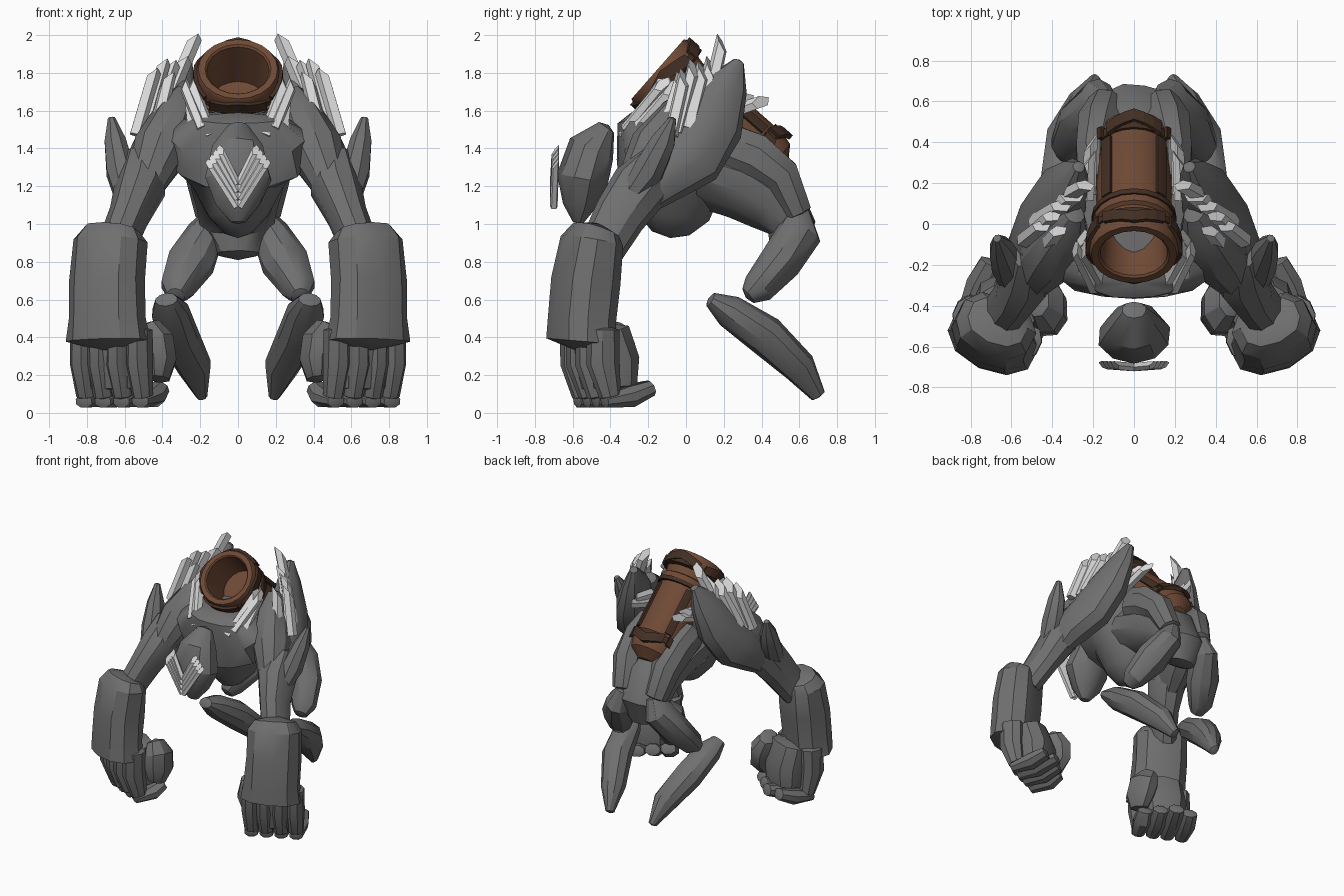
import bpy
import bmesh
import math
import random
from mathutils import Matrix, Vector

random.seed(4)
default_cube = bpy.data.objects.get("Cube")
if default_cube:
    bpy.data.objects.remove(default_cube, do_unlink=True)


def make_material(name, red, green, blue):
    material = bpy.data.materials.new(name)
    material.use_nodes = True
    colour = (red, green, blue, 1)
    material.diffuse_color = colour
    material.node_tree.nodes["Principled BSDF"].inputs["Base Color"].default_value = colour
    return material


stone = make_material("grey stone", .16, .16, .16)
crystal = make_material("pale crystal", .7, .7, .7)
copper = make_material("brown metal", .16, .068, .036)
iron = make_material("dark brown metal", .055, .028, .017)


def finish(name, bm, material, mirrored=False, sharp_angle=0, matrix=None):
    """Turn a bmesh into an object, optionally mirrored across x."""
    bmesh.ops.recalc_face_normals(bm, faces=bm.faces)
    if matrix:
        bm.transform(matrix)
    mesh = bpy.data.meshes.new(name)
    bm.to_mesh(mesh)
    bm.free()
    mesh.materials.append(material)
    if sharp_angle:
        for polygon in mesh.polygons:
            polygon.use_smooth = True
        mesh.set_sharp_from_angle(angle=math.radians(sharp_angle))
    obj = bpy.data.objects.new(name, mesh)
    bpy.context.collection.objects.link(obj)
    if mirrored:
        obj.modifiers.new("mirror", "MIRROR")
    return obj


def skin_rings(bm, rings, closed=False):
    """Join neighbouring rings of vertices with quads."""
    pairs = list(zip(rings, rings[1:]))
    if closed:
        pairs.append((rings[-1], rings[0]))
    for lower, upper in pairs:
        count = len(lower)
        for i in range(count):
            j = (i + 1) % count
            bm.faces.new((lower[i], lower[j], upper[j], upper[i]))


def rock(name, sections, mirrored=True, sides=10, squareness=1.0, rough=.035, yaw=0.0):
    """Chiselled stone lofted through (x, y, z, half width, half depth) sections."""
    bm = bmesh.new()
    centres = [Vector(section[:3]) for section in sections]
    rings = []
    last = len(centres) - 1
    for i, (centre, section) in enumerate(zip(centres, sections)):
        tangent = (centres[min(i + 1, last)] - centres[max(i - 1, 0)]).normalized()
        across = Vector((math.cos(yaw), math.sin(yaw), 0))
        across = (across - tangent * across.dot(tangent)).normalized()
        deep = tangent.cross(across)
        ring = []
        for k in range(sides):
            angle = math.tau * (k + .5) / sides
            c, s = math.cos(angle), math.sin(angle)
            c = math.copysign(abs(c) ** squareness, c)
            s = math.copysign(abs(s) ** squareness, s)
            wobble = 1 + random.uniform(-rough, rough)
            ring.append(bm.verts.new(centre + (across * c * section[3] + deep * s * section[4]) * wobble))
        rings.append(ring)
    skin_rings(bm, rings)
    # Blunt points close both ends
    for end, inner in ((0, 1), (last, last - 1)):
        outward = (centres[end] - centres[inner]).normalized()
        tip = bm.verts.new(centres[end] + outward * min(sections[end][3:]) * .35)
        for k in range(sides):
            bm.faces.new((rings[end][k], rings[end][(k + 1) % sides], tip))
    return finish(name, bm, stone, mirrored, sharp_angle=32)


def shards(name, pieces):
    """Slant-cut crystal splinters, each given by root, tip and radius."""
    bm = bmesh.new()
    for root, tip, radius in pieces:
        root, tip = Vector(root), Vector(tip)
        axis = tip - root
        turn = axis.to_track_quat("Z", "Y").to_matrix().to_4x4()
        made = bmesh.ops.create_cone(bm, cap_ends=True, segments=5, radius1=radius * .8,
                                     radius2=radius * .75, depth=axis.length)["verts"]
        for vert in made:
            if vert.co.z > 0:
                vert.co.z += vert.co.x * 1.5 - radius
        bmesh.ops.transform(bm, matrix=Matrix.Translation((root + tip) / 2) @ turn, verts=made)
    return finish(name, bm, crystal, mirrored=True)


# Torso, head and pelvis
rock("chest", [(0, -.08, .95, .07, .1), (0, -.07, 1.04, .16, .19), (0, -.05, 1.2, .25, .26),
               (0, -.08, 1.38, .39, .34), (0, -.25, 1.47, .36, .18), (0, -.28, 1.56, .22, .09)],
     mirrored=False, sides=14)
rock("head", [(0, -.42, 1.51, .06, .05), (0, -.5, 1.4, .14, .13), (0, -.55, 1.24, .18, .14),
              (0, -.56, 1.1, .12, .09), (0, -.57, 1.01, .04, .03)], mirrored=False)
rock("waist_and_pelvis", [(0, .05, 1.3, .27, .2), (0, .3, 1.22, .25, .2), (0, .46, 1.12, .22, .18),
                          (0, .56, .98, .2, .13), (0, .53, .84, .12, .09)], mirrored=False, sides=12)
rock("flanks", [(.2, .2, 1.42, .08, .13), (.2, .36, 1.36, .09, .13), (.17, .5, 1.26, .11, .11),
                (.14, .59, 1.06, .09, .08)], sides=8)

# Arms
rock("upper_arms", [(.27, .28, 1.86, .03, .03), (.3, .22, 1.74, .08, .11), (.36, .13, 1.54, .13, .18),
                    (.43, .02, 1.36, .14, .19), (.5, -.14, 1.24, .13, .15), (.53, -.24, 1.12, .08, .09)])
rock("front_shoulders", [(.29, .05, 1.7, .05, .05), (.33, -.02, 1.58, .11, .12),
                         (.41, -.16, 1.4, .15, .14), (.49, -.27, 1.2, .1, .1)])
rock("forearms", [(.5, -.14, 1.35, .11, .1), (.52, -.24, 1.2, .14, .16),
                  (.58, -.35, 1.04, .11, .14), (.66, -.46, .85, .1, .12)])
rock("elbow_spikes", [(.67, -.07, 1.56, .02, .02), (.65, -.12, 1.44, .06, .07),
                      (.62, -.2, 1.28, .08, .09), (.59, -.33, 1.1, .05, .05)], sides=8)

# Fists, turned outwards; row runs across the knuckles, back towards the heel of the hand
yaw = .45


def hand_point(row, back, height):
    return (.68 + row * math.cos(yaw) - back * math.sin(yaw),
            -.53 + row * math.sin(yaw) + back * math.cos(yaw), height)


rock("gauntlets", [(.67, -.48, .97, .15, .11), (.68, -.5, .91, .2, .15), (.69, -.53, .7, .2, .165),
                   (.69, -.55, .5, .205, .165), (.69, -.56, .38, .225, .165)], squareness=.85, yaw=yaw)
rock("palms", [hand_point(0, .08, .43) + (.16, .15), hand_point(0, .12, .27) + (.17, .17),
               hand_point(0, .13, .14) + (.16, .15)], squareness=.8, yaw=yaw)
for number in range(4):
    row = (number - 1.5) * .11
    reach = .34 - abs(number - 2) * .04
    tuck = abs(number - 1.5) * .015
    rock(f"finger_{number}", [hand_point(row, tuck, .44) + (.065, .09), hand_point(row, tuck, .26) + (.07, .09),
                              hand_point(row, tuck + .04, .09) + (.055, .06)], sides=8, yaw=yaw)
    rock(f"fingertip_{number}", [hand_point(row, .03, .06) + (.05, .035), hand_point(row, .18, .085) + (.075, .06),
                                 hand_point(row, reach, .13) + (.06, .045)], sides=8, yaw=yaw)
rock("thumbs", [(.47, -.38, .46, .06, .08), (.43, -.4, .38, .1, .14),
                (.41, -.42, .27, .09, .14), (.42, -.44, .18, .06, .08)], sides=8)

# Hind legs
rock("thighs", [(.13, .6, 1.06, .05, .06), (.17, .6, .95, .1, .12), (.25, .5, .8, .13, .11),
                (.32, .38, .66, .09, .09), (.33, .33, .62, .05, .05)])
rock("shins", [(.38, .13, .6, .06, .04), (.36, .23, .54, .1, .09), (.32, .42, .41, .11, .11),
               (.23, .6, .24, .09, .09), (.19, .7, .09, .03, .04)])

# Crystal growths
shards("shoulder_crystals", [((.4, .1, 1.58), (.22, .2, 2.0), .05), ((.42, .05, 1.55), (.28, .15, 1.88), .06),
                             ((.48, .01, 1.5), (.34, .1, 1.86), .055), ((.5, -.05, 1.48), (.39, .05, 1.87), .05),
                             ((.54, -.08, 1.47), (.44, 0, 1.82), .05), ((.44, -.12, 1.48), (.36, -.02, 1.8), .05)])
shards("collar_crystals", [((.14, -.33, 1.46), (.26, -.1, 1.78), .045), ((.19, -.32, 1.5), (.3, -.1, 1.77), .04),
                           ((.23, -.26, 1.5), (.26, -.04, 1.76), .05)])
shards("back_crystals", [((.22, .15, 1.56), (.21, .44, 1.66), .045), ((.23, .12, 1.62), (.22, .36, 1.67), .045)])
shards("brow_crystals", [((.005, -.7, 1.09 + .04 * i), (.165 - .02 * i, -.69, 1.34 + .025 * i), .027)
                         for i in range(4)])

# Barrel frame: local z runs from the mouth backwards, local -y is the upper side
barrel_frame = Matrix(((1, 0, 0, 0), (0, -.66, .75, -.15), (0, -.75, -.66, 1.82), (0, 0, 0, 1)))


def lathe(name, profile, material, closed=False, sides=20):
    """Turn a (radius, distance) profile around the barrel axis."""
    bm = bmesh.new()
    rings = []
    for radius, along in profile:
        rings.append([bm.verts.new((radius * math.cos(math.tau * k / sides),
                                    radius * math.sin(math.tau * k / sides), along)) for k in range(sides)])
    skin_rings(bm, rings, closed)
    if not closed:
        bm.faces.new(rings[0])
        bm.faces.new(rings[-1])
    return finish(name, bm, material, sharp_angle=30, matrix=barrel_frame)


def curved_plate(name, angle, spread, start, stop, radius, peak=0.0):
    """Dark plate hugging the barrel; peak makes it a chevron."""
    bm = bmesh.new()
    rings = []
    steps = 6
    for i in range(steps + 1):
        t = i / steps * 2 - 1
        turn = math.radians(angle + spread * t)
        shift = peak * (1 - abs(t))
        corners = ((radius - .03, start), (radius, start), (radius, stop), (radius - .03, stop))
        rings.append([bm.verts.new((r * math.cos(turn), r * math.sin(turn), along + shift))
                      for r, along in corners])
    skin_rings(bm, rings)
    bm.faces.new(rings[0])
    bm.faces.new(rings[-1])
    return finish(name, bm, iron, matrix=barrel_frame)


# Barrel with hollow mouth, raised collar and rounded breech
lathe("barrel", [(.15, .27), (.165, .01), (.175, 0), (.21, 0), (.22, .02), (.22, .09), (.19, .12),
                 (.18, .17), (.2, .18), (.2, .24), (.183, .25), (.183, .72), (.165, .79), (.08, .85)], copper)
lathe("breech_band", [(.17, .66), (.195, .66), (.195, .71), (.17, .71)], iron, closed=True)
lathe("collar_band", [(.18, .22), (.208, .22), (.208, .25), (.18, .25)], iron, closed=True)
lathe("mouth_band", [(.2, .075), (.23, .075), (.23, .11), (.18, .12)], iron, closed=True)
for quarter in range(4):
    angle = quarter * 90 - 90
    curved_plate(f"mouth_chevron_{quarter}", angle, 40, .055, .12, .238, peak=-.04)
    curved_plate(f"breech_chevron_{quarter}", angle, 40, .65, .72, .21, peak=.05)
    curved_plate(f"barrel_strap_{quarter}", angle + 45, 9, .27, .64, .198)
